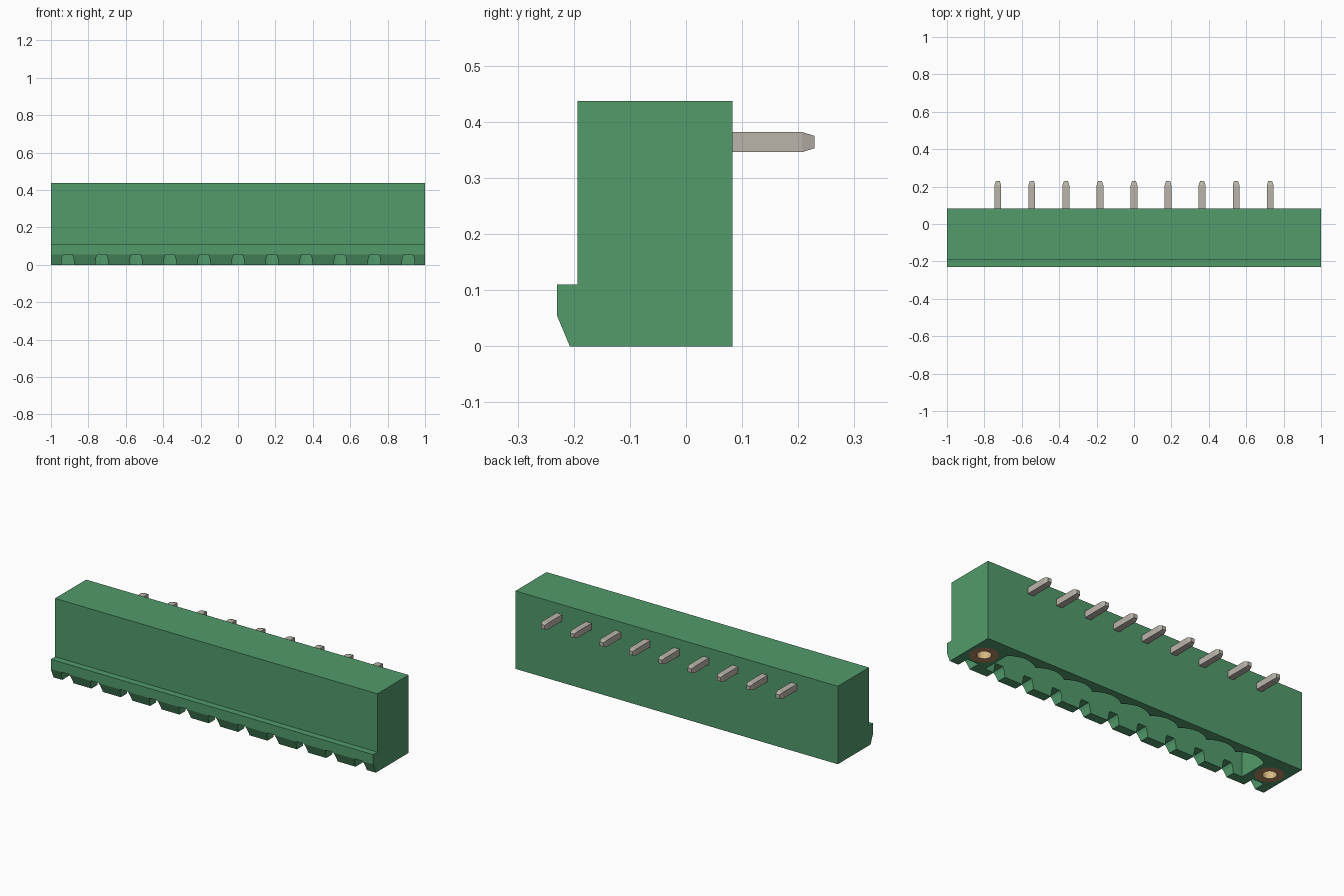
import bpy, bmesh, math

cube = bpy.data.objects.get("Cube")
if cube:
    bpy.data.objects.remove(cube, do_unlink=True)


def material(name, rgb):
    m = bpy.data.materials.new(name)
    m.use_nodes = True
    m.diffuse_color = (*rgb, 1)
    m.node_tree.nodes["Principled BSDF"].inputs["Base Color"].default_value = (*rgb, 1)
    return m


GREEN = material("green plastic", (0.084, 0.328, 0.147))
TIN = material("tin grey", (0.49, 0.456, 0.402))
COPPER = material("copper brown", (0.50, 0.27, 0.13))
BRASS = material("pale brass", (0.68, 0.48, 0.22))

PITCH = 0.182
PINS = 9
NUT_X, MID_Y = 0.91, -0.055
NUT_R, BORE_R, NUT_DEPTH = 0.072, 0.036, 0.2


def make_object(name, bm, *mats):
    bmesh.ops.recalc_face_normals(bm, faces=bm.faces[:])
    mesh = bpy.data.meshes.new(name)
    bm.to_mesh(mesh)
    bm.free()
    for m in mats:
        mesh.materials.append(m)
    ob = bpy.data.objects.new(name, mesh)
    bpy.context.scene.collection.objects.link(ob)
    return ob


def prism(name, profile, offset, mat):
    """Extrude a closed 3D outline along an offset."""
    bm = bmesh.new()
    face = bm.faces.new([bm.verts.new(p) for p in profile])
    ext = bmesh.ops.extrude_face_region(bm, geom=[face], use_keep_orig=True)
    moved = [g for g in ext["geom"] if isinstance(g, bmesh.types.BMVert)]
    bmesh.ops.translate(bm, verts=moved, vec=offset)
    return make_object(name, bm, mat)


def circle(r, x, y, z, n=32):
    return [(x + r * math.cos(math.tau * i / n), y + r * math.sin(math.tau * i / n), z)
            for i in range(n)]


def cut(target, cutter):
    mod = target.modifiers.new("cut", 'BOOLEAN')
    mod.operation = 'DIFFERENCE'
    mod.solver = 'EXACT'
    mod.object = cutter
    bpy.context.view_layer.objects.active = target
    bpy.ops.object.modifier_apply(modifier=mod.name)
    bpy.data.objects.remove(cutter, do_unlink=True)


# Housing: side outline with the latching lip, run along the full width
outline = [(-0.207, 0), (0.083, 0), (0.083, 0.437), (-0.193, 0.437),
           (-0.193, 0.11), (-0.23, 0.11), (-0.23, 0.055)]
housing = prism("housing", [(-1, y, z) for y, z in outline], (2, 0, 0), GREEN)

# Plug cavity: straight front, one shallow scallop per pin at the back
half = PITCH * PINS / 2
steps = 8
scallops = [(-half + PITCH * i / steps,
             0.01 + 0.035 * math.sin(math.pi * (i % steps) / steps) ** 0.8, -0.05)
            for i in range(PINS * steps + 1)]
cavity = prism("cavity_cutter",
               [(half, -0.155, -0.05), (-half, -0.155, -0.05)] + scallops,
               (0, 0, 0.35), GREEN)
cut(housing, cavity)

# Tapered coding notches through the lip
for i in range(PINS + 2):
    x = (i - (PINS + 1) / 2) * PITCH
    shape = [(-0.037, -0.01), (-0.03, 0.04), (-0.023, 0.056),
             (0.023, 0.056), (0.03, 0.04), (0.037, -0.01)]
    cut(housing, prism("notch_cutter", [(x + u, -0.3, z) for u, z in shape],
                       (0, 0.16, 0), GREEN))

# Threaded inserts at both ends, set flush in the underside
for side, sx in (("left", 1), ("right", -1)):
    x = sx * NUT_X
    cut(housing, prism("insert_cutter", circle(NUT_R, x, MID_Y, -0.05),
                       (0, 0, NUT_DEPTH + 0.05), GREEN))
    bm = bmesh.new()
    loops = [[bm.verts.new(p) for p in circle(r, x, MID_Y, z)]
             for r, z in ((NUT_R, NUT_DEPTH), (NUT_R, 0), (BORE_R, 0), (BORE_R, NUT_DEPTH))]
    n = len(loops[0])
    for k in range(4):
        a, b = loops[k], loops[(k + 1) % 4]
        for i in range(n):
            j = (i + 1) % n
            f = bm.faces.new((a[i], a[j], b[j], b[i]))
            f.material_index = 1 if k == 2 else 0
    insert = make_object(side + "_threaded_insert", bm, COPPER, BRASS)
    bpy.context.view_layer.objects.active = insert
    insert.select_set(True)
    bpy.ops.object.shade_smooth_by_angle(angle=math.radians(30))
    insert.select_set(False)


def square(bm, x, y, z, r, axis):
    corners = ((-r, -r), (r, -r), (r, r), (-r, r))
    return [bm.verts.new((x + u, y, z + v) if axis == 'Y' else (x + u, y + v, z))
            for u, v in corners]


def pin_bar(name, sections, axis):
    """Square bar lofted through centred sections."""
    bm = bmesh.new()
    rings = [square(bm, *s, axis) for s in sections]
    for a, b in zip(rings, rings[1:]):
        for i in range(4):
            j = (i + 1) % 4
            bm.faces.new((a[i], a[j], b[j], b[i]))
    bm.faces.new(rings[0])
    bm.faces.new(rings[-1])
    return make_object(name, bm, TIN)


# Angled pins: solder tail out of the back, contact inside the cavity
R, TAIL_Z = 0.018, 0.364
for i in range(PINS):
    x = (i - (PINS - 1) / 2) * PITCH
    pin_bar(f"solder_tail_{i + 1}", [(x, MID_Y, TAIL_Z, R), (x, 0.207, TAIL_Z, R),
                                     (x, 0.229, TAIL_Z, 0.011)], 'Y')
    pin_bar(f"contact_{i + 1}", [(x, MID_Y, TAIL_Z - R, R), (x, MID_Y, 0.12, R),
                                 (x, MID_Y, 0.098, 0.011)], 'Z')
